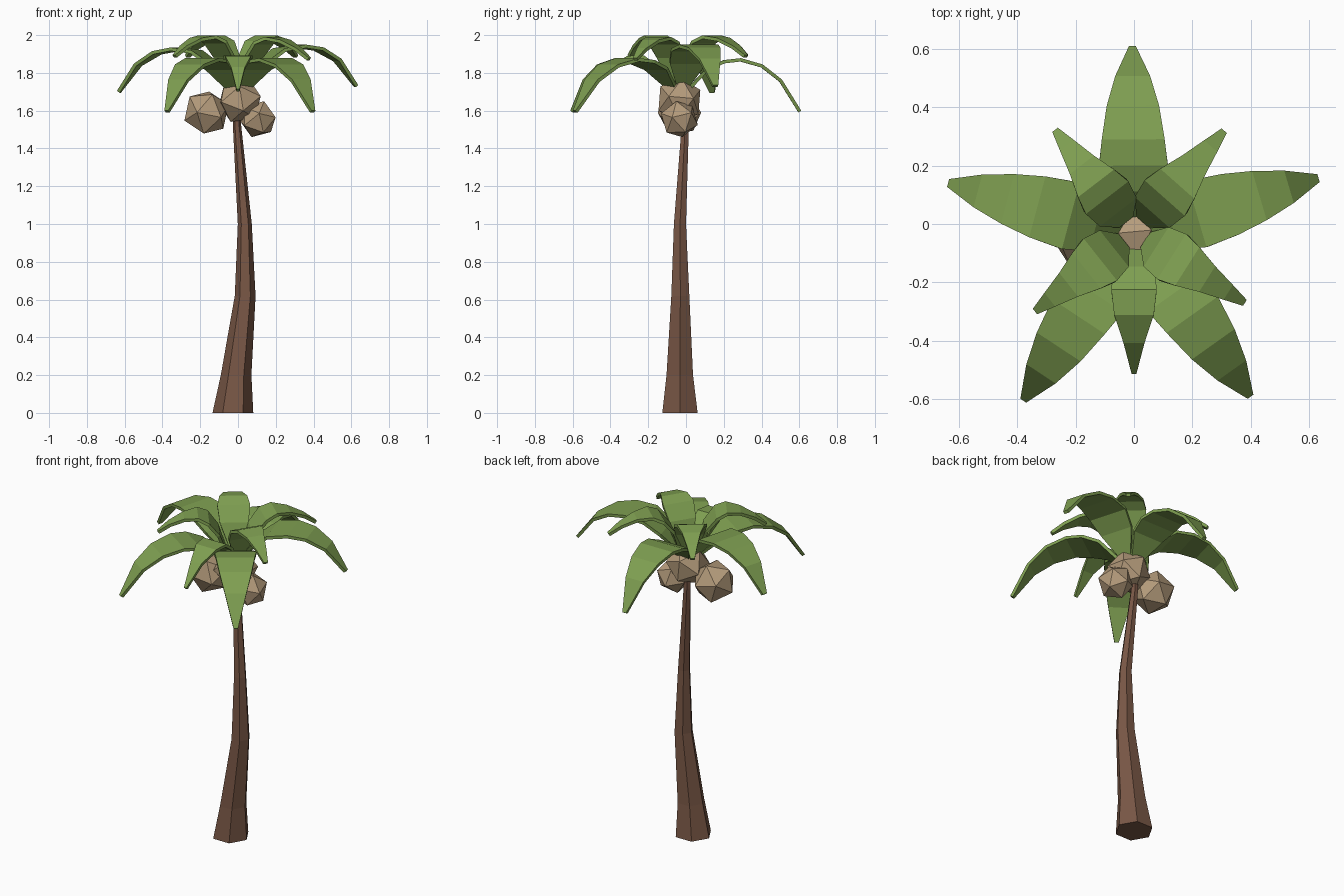
import bpy, bmesh, math
from mathutils import Vector, Matrix

if "Cube" in bpy.data.objects:
    bpy.data.objects.remove(bpy.data.objects["Cube"])


def material(name, rgb):
    m = bpy.data.materials.new(name)
    m.diffuse_color = (*rgb, 1)
    m.use_nodes = True
    m.node_tree.nodes["Principled BSDF"].inputs["Base Color"].default_value = m.diffuse_color
    return m


BARK = material("brown bark", (0.19, 0.095, 0.06))
LEAF = material("leaf green", (0.21, 0.345, 0.082))
NUT = material("tan coconut", (0.46, 0.33, 0.20))


def finish(name, bm, mat):
    bmesh.ops.recalc_face_normals(bm, faces=bm.faces)
    me = bpy.data.meshes.new(name)
    bm.to_mesh(me)
    bm.free()
    me.materials.append(mat)
    ob = bpy.data.objects.new(name, me)
    bpy.context.collection.objects.link(ob)
    return ob


def loft(bm, rings):
    """Skin a list of closed vertex rings and cap both ends."""
    rings = [[bm.verts.new(p) for p in r] for r in rings]
    n = len(rings[0])
    for a, b in zip(rings, rings[1:]):
        for i in range(n):
            j = (i + 1) % n
            bm.faces.new((a[i], a[j], b[j], b[i]))
    bm.faces.new(rings[0])
    bm.faces.new(rings[-1])


# Trunk: bent, tapering six-sided tube (x, y, z, radius)
bm = bmesh.new()
sections = [(-0.027, -0.032, 0, 0.108), (-0.01, -0.033, 0.2, 0.081),
            (0.038, -0.03, 0.62, 0.055), (0.036, -0.032, 1.0, 0.037),
            (-0.005, -0.004, 1.52, 0.022), (-0.01, -0.005, 1.7, 0.018)]
loft(bm, [[(x + r * math.cos(k * math.pi / 3), y + r * math.sin(k * math.pi / 3), z)
           for k in range(6)] for x, y, z, r in sections])
finish("trunk", bm, BARK)

# Coconuts: plain icosahedra
for i, (x, y, z, r, turn) in enumerate([(-0.167, -0.035, 1.59, 0.125, 0.4),
                                        (0.01, -0.035, 1.655, 0.125, 1.1),
                                        (0.105, -0.035, 1.555, 0.102, 2.0)]):
    bm = bmesh.new()
    mat = (Matrix.Translation((x, y, z)) @ Matrix.Rotation(turn, 4, 'Z')
           @ Matrix.Rotation(0.3 + turn, 4, 'X'))
    bmesh.ops.create_icosphere(bm, subdivisions=1, radius=r, matrix=mat)
    finish(f"coconut_{i + 1}", bm, NUT)

# Leaf profiles: (fraction of reach, height, half width)
LOW = [(0.06, 1.72, 0.035), (0.22, 1.83, 0.10), (0.36, 1.868, 0.118), (0.50, 1.878, 0.108),
       (0.68, 1.845, 0.09), (0.84, 1.765, 0.06), (1.0, 1.6, 0.012)]
SIDE = [(0.06, 1.74, 0.035), (0.20, 1.86, 0.10), (0.34, 1.93, 0.118), (0.52, 1.95, 0.108),
        (0.68, 1.935, 0.088), (0.84, 1.875, 0.058), (1.0, 1.735, 0.014)]
HIGH = [(0.10, 1.76, 0.03), (0.20, 1.89, 0.08), (0.34, 1.97, 0.092), (0.48, 1.998, 0.078),
        (0.66, 1.985, 0.052), (0.85, 1.945, 0.03), (1.0, 1.895, 0.012)]
FRONT = [(0.10, 1.73, 0.03), (0.24, 1.84, 0.07), (0.40, 1.893, 0.078), (0.58, 1.89, 0.068),
         (0.78, 1.83, 0.036), (1.0, 1.715, 0.008)]
CROWN = Vector((0, -0.03, 0))


def leaf(name, profile, angle, reach, drop=0.0, thick=0.018):
    a = math.radians(angle)
    out = Vector((math.cos(a), math.sin(a), 0))
    side = Vector((-out.y, out.x, 0))
    mid = [CROWN + out * (t * reach) + Vector((0, 0, z - drop * t)) for t, z, w in profile]
    rings = []
    for i, (t, z, w) in enumerate(profile):
        tangent = (mid[min(i + 1, len(mid) - 1)] - mid[max(i - 1, 0)]).normalized()
        down = side.cross(tangent).normalized() * thick
        if down.z > 0:
            down = -down
        p = mid[i]
        rings.append([p + side * w, p - side * w, p - side * w + down, p + side * w + down])
    bm = bmesh.new()
    loft(bm, rings)
    finish(name, bm, LEAF)


# Lower tier of long leaves
leaf("leaf_low_back", LOW, 90.5, 0.64)
leaf("leaf_low_front_right", LOW, -54.6, 0.69)
leaf("leaf_low_front_left", LOW, -123.4, 0.69)
leaf("leaf_low_right", SIDE, 16.5, 0.66)
leaf("leaf_low_left", SIDE, 165, 0.66, 0.03)

# Upper tier of short leaves
leaf("leaf_high_back_right", HIGH, 48.5, 0.467)
leaf("leaf_high_back_left", HIGH, 127.5, 0.445)
leaf("leaf_high_front_right", HIGH, -32.3, 0.45, 0.015)
leaf("leaf_high_front_left", HIGH, -141.5, 0.434)
leaf("leaf_high_front", FRONT, -90, 0.485)
